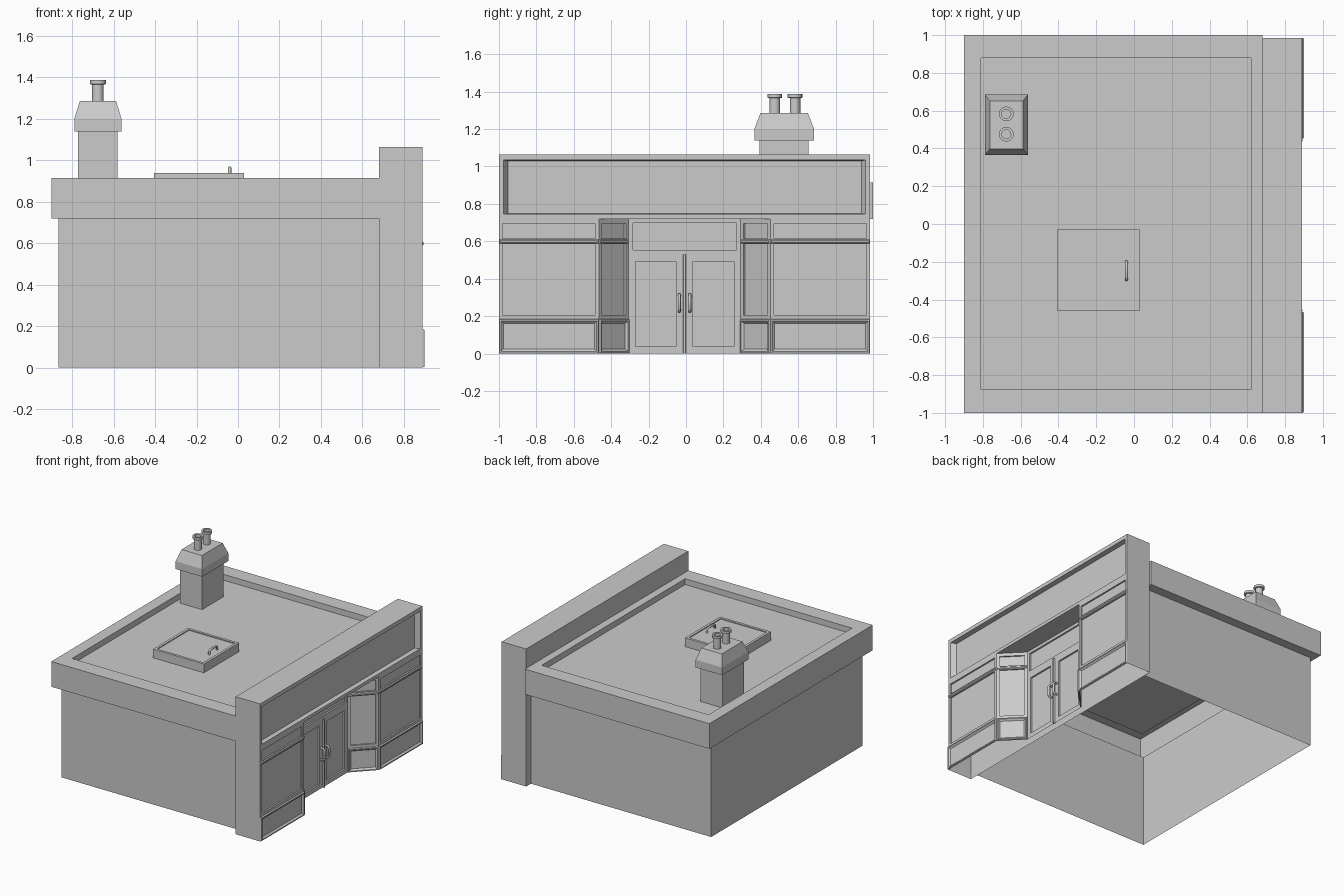
import bpy, math
from mathutils import Vector

if "Cube" in bpy.data.objects:
    bpy.data.objects.remove(bpy.data.objects["Cube"])

C, H = -0.0075, 0.9925          # shopfront centre line and half width
XF, XB, XD = 0.89, 0.68, 0.735  # shopfront front, back and door planes
VC, VD = 0.458, 0.30            # half widths of the porch mouth and doorway
YW = 0.927                      # half depth of the main walls


def mesh(name, verts, faces, smooth=False):
    me = bpy.data.meshes.new(name)
    me.from_pydata(verts, [], faces)
    me.update()
    ob = bpy.data.objects.new(name, me)
    bpy.context.collection.objects.link(ob)
    if smooth:
        bpy.ops.object.select_all(action='DESELECT')
        ob.select_set(True)
        bpy.context.view_layer.objects.active = ob
        bpy.ops.object.shade_smooth_by_angle(angle=math.radians(40))
    return ob


def loft(name, rings, cap=True, smooth=False):
    """Join equal-sized rings of points, closing the last one."""
    n = len(rings[0])
    verts = [p for r in rings for p in r]
    faces = [(k * n + i, k * n + (i + 1) % n, (k + 1) * n + (i + 1) % n, (k + 1) * n + i)
             for k in range(len(rings) - 1) for i in range(n)]
    if cap:
        faces.append(tuple(range((len(rings) - 1) * n, len(rings) * n)))
    return mesh(name, verts, faces, smooth)


def rect(x0, x1, y0, y1, z):
    return [(x0, y0, z), (x1, y0, z), (x1, y1, z), (x0, y1, z)]


def panel(name, a, b, z0, z1, steps):
    """Wall panel from a to b (left to right seen from outside); steps are
    (side inset, bottom inset, top inset, offset along the normal)."""
    a, b = Vector((*a, 0)), Vector((*b, 0))
    u = (b - a).normalized()
    n = u.cross(Vector((0, 0, 1)))
    rings = []
    for s, lo, hi, d in steps:
        p, q = a + u * s + n * d, b - u * s + n * d
        rings.append([(p.x, p.y, z0 + lo), (q.x, q.y, z0 + lo),
                      (q.x, q.y, z1 - hi), (p.x, p.y, z1 - hi)])
    return loft(name, rings)


def even(*steps):
    return [(i, i, i, d) for i, d in steps]


def handle(name, pts, r):
    cu = bpy.data.curves.new(name, 'CURVE')
    cu.dimensions = '3D'
    cu.bevel_depth, cu.bevel_resolution, cu.use_fill_caps = r, 2, True
    sp = cu.splines.new('POLY')
    sp.points.add(len(pts) - 1)
    for p, co in zip(sp.points, pts):
        p.co = (*co, 1)
    ob = bpy.data.objects.new(name, cu)
    bpy.context.collection.objects.link(ob)


# Main building: walls, overhanging band, sunken flat roof (open below)
wall, band, well = (-0.865, XB, -YW, YW), (-0.9, XB, -1, 1), (-0.81, 0.62, -0.875, 0.88)
loft("building", [rect(*wall, 0), rect(*wall, 0.72), rect(*band, 0.72),
                  rect(*band, 0.915), rect(*well, 0.915), rect(*well, 0.87)])

# Roof hatch with a slightly sunken lid
hx = (-0.405, 0.03, -0.46, -0.03)
lid = (-0.385, 0.01, -0.44, -0.05)
loft("roof_hatch", [rect(*hx, 0.87), rect(*hx, 0.938), rect(*lid, 0.938), rect(*lid, 0.931)])
handle("hatch_handle", [(-0.04, -0.295, 0.925), (-0.04, -0.295, 0.955), (-0.04, -0.28, 0.963),
                        (-0.04, -0.215, 0.963), (-0.04, -0.2, 0.955), (-0.04, -0.2, 0.925)], 0.008)

# Chimney stack, cap and pots
stack, cap, top = (-0.772, -0.582, 0.392, 0.654), (-0.79, -0.562, 0.365, 0.685), (-0.763, -0.588, 0.398, 0.652)
loft("chimney", [rect(*stack, 0.87), rect(*stack, 1.14), rect(*cap, 1.14),
                 rect(*cap, 1.2), rect(*top, 1.285)])
POT = [(0.028, 1.285), (0.028, 1.365), (0.039, 1.368), (0.039, 1.387), (0.024, 1.387), (0.024, 1.31)]
for i, y in enumerate((0.475, 0.583)):
    loft(f"chimney_pot_{i + 1}",
         [[(-0.676 + r * math.cos(t * math.pi / 8), y + r * math.sin(t * math.pi / 8), z)
           for t in range(16)] for r, z in POT], smooth=True)

# Shopfront shell: sides, top and exposed back strips
YL, YR = C - H, C + H
mesh("shopfront_shell",
     [(XB, YL, 0), (XF, YL, 0), (XF, YL, 1.065), (XB, YL, 1.065),
      (XB, YR, 0), (XF, YR, 0), (XF, YR, 1.065), (XB, YR, 1.065),
      (XB, YL, 0.915), (XB, YR, 0.915),
      (XB, -YW, 0), (XB, -YW, 0.72), (XB, YL, 0.72),
      (XB, YW, 0), (XB, YW, 0.72), (XB, YR, 0.72)],
     [(0, 1, 2, 3), (5, 4, 7, 6), (3, 2, 6, 7), (8, 3, 7, 9),
      (10, 0, 12, 11), (4, 13, 14, 15)])

# Sign board with a recessed blank face
panel("sign_board", (XF, YL), (XF, YR), 0.72, 1.065,
      [(0, 0, 0, 0), (0.025, 0.025, 0.03, 0), (0.048, 0.028, 0.037, -0.035)])

# Porch ceiling
mesh("porch_ceiling", [(XF, C - VC, 0.72), (XD, C - VD, 0.72), (XD, C + VD, 0.72), (XF, C + VC, 0.72)],
     [(0, 1, 2, 3)])

# Window bays: flat front and angled return on each side of the porch
GLASS = even((0, 0), (0.02, 0), (0.02, -0.012))
UPPER = [(0, 0, 0, 0), (0.02, 0.01, 0.025, 0), (0.02, 0.01, 0.025, -0.012)]
RISER = even((0, 0), (0.004, 0.01), (0.012, 0.01), (0.024, -0.002))
BAR = even((0, 0), (0.006, 0.006))
for s, side in ((-1, "left"), (1, "right")):
    for part, p, q in (("front", (XF, H), (XF, VC)), ("return", (XF, VC), (XD, VD))):
        a, b = (p[0], C + s * p[1]), (q[0], C + s * q[1])
        if s > 0:
            a, b = b, a
        panel(f"{side}_{part}_riser", a, b, 0, 0.185, RISER)
        panel(f"{side}_{part}_window", a, b, 0.185, 0.605, GLASS)
        panel(f"{side}_{part}_transom", a, b, 0.605, 0.72, UPPER)
        panel(f"{side}_{part}_glazing_bar", a, b, 0.588, 0.61, BAR)

    # Door leaf and pull handle
    ys = sorted((C + s * VD, C + s * 0.008))
    panel(f"{side}_door", (XD, ys[0]), (XD, ys[1]), 0, 0.53,
          even((0, 0), (0.037, 0), (0.037, -0.013)))
    y = C + s * 0.028
    handle(f"{side}_door_handle", [(XD - 0.005, y, 0.225), (XD + 0.022, y, 0.225), (XD + 0.032, y, 0.24),
                                   (XD + 0.032, y, 0.3), (XD + 0.022, y, 0.315), (XD - 0.005, y, 0.315)], 0.008)

# Door meeting strip and panel over the doors
loft("door_meeting_strip", [[(XD - 0.005, C - 0.01, z), (XD + 0.012, C - 0.005, z),
                             (XD + 0.012, C + 0.005, z), (XD - 0.005, C + 0.01, z)] for z in (0, 0.53)])
panel("door_transom", (XD, C - VD), (XD, C + VD), 0.53, 0.72,
      even((0, 0), (0.023, 0), (0.023, -0.013)))
